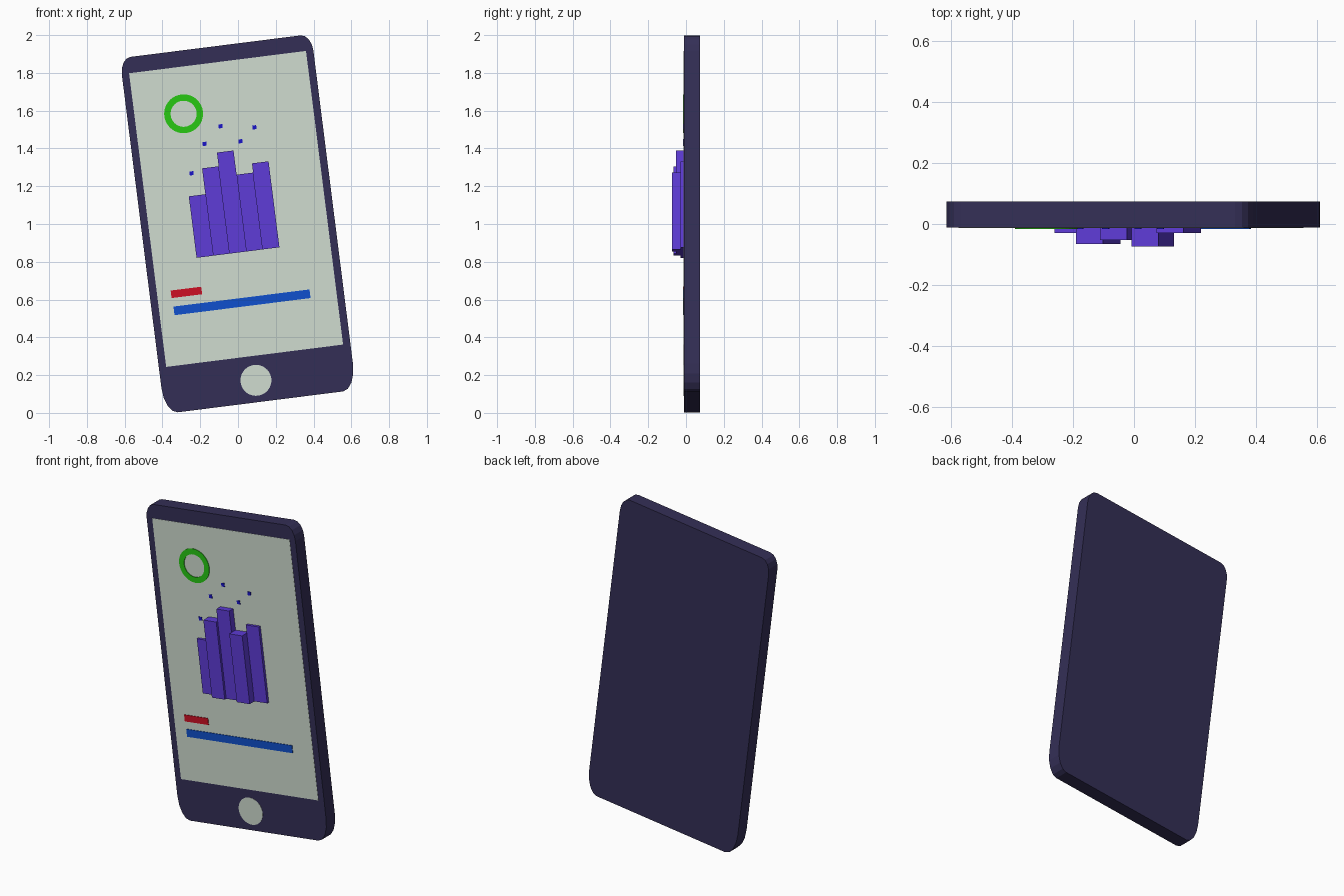
import bpy, bmesh
from math import sin, cos, pi, radians
from mathutils import Matrix

if "Cube" in bpy.data.objects:
    bpy.data.objects.remove(bpy.data.objects["Cube"])

# The whole phone leans sideways about its centre
TILT = Matrix.Translation((0, 0, 1)) @ Matrix.Rotation(radians(-7.2), 4, 'Y')
FACE, BACK = -0.011, 0.074


def material(name, rgb):
    m = bpy.data.materials.new(name)
    m.diffuse_color = (*rgb, 1)
    m.use_nodes = True
    m.node_tree.nodes["Principled BSDF"].inputs["Base Color"].default_value = m.diffuse_color
    return m


CASE = material("case_purple", (0.034, 0.028, 0.093))
GLASS = material("screen_pale", (0.63, 0.72, 0.63))
VIOLET = material("violet", (0.112, 0.045, 0.68))
GREEN = material("green", (0.021, 0.58, 0.007))
RED = material("red", (0.61, 0.005, 0.017))
BLUE = material("blue", (0.005, 0.08, 0.61))
NAVY = material("navy", (0.01, 0.007, 0.58))


def finish(name, bm, mat):
    bmesh.ops.recalc_face_normals(bm, faces=bm.faces)
    bmesh.ops.transform(bm, matrix=TILT, verts=bm.verts)
    me = bpy.data.meshes.new(name)
    bm.to_mesh(me)
    bm.free()
    me.materials.append(mat)
    ob = bpy.data.objects.new(name, me)
    bpy.context.collection.objects.link(ob)
    return ob


def loop(bm, pts, y):
    return [bm.verts.new((x, y, z)) for x, z in pts]


def bridge(bm, a, b):
    n = len(a)
    for i in range(n):
        j = (i + 1) % n
        bm.faces.new((a[i], a[j], b[j], b[i]))


def plate(name, pts, front, mat, back=FACE):
    bm = bmesh.new()
    f, b = loop(bm, pts, front), loop(bm, pts, back)
    bm.faces.new(f)
    bm.faces.new(b)
    bridge(bm, f, b)
    return finish(name, bm, mat)


def rect(x0, x1, z0, z1):
    return [(x0, z0), (x1, z0), (x1, z1), (x0, z1)]


def arc(cx, cz, rx, rz, a0, a1, n):
    return [(cx + rx * cos(a0 + (a1 - a0) * i / n),
             cz + rz * sin(a0 + (a1 - a0) * i / n)) for i in range(n + 1)]


def circle(cx, cz, r, n=40):
    return arc(cx, cz, r, r, 0, 2 * pi, n)[:-1]


# Case with rounded corners, deeper curves at the bottom
W, H = 0.511, 0.949
outline = []
for k, (sx, sz, rx, rz) in enumerate([(1, 1, .057, .088), (-1, 1, .057, .088),
                                      (-1, -1, .07, .14), (1, -1, .07, .14)]):
    outline += arc(sx * (W - rx), sz * (H - rz), rx, rz,
                   k * pi / 2, (k + 1) * pi / 2, 4)
plate("phone_case", outline, FACE, CASE, BACK)

# Screen and home button
plate("screen", rect(-.472, .472, -.703, .864), FACE - .0015, GLASS)
plate("home_button", circle(-.0095, -.833, .082), FACE - .0015, GLASS)

# Raised bar chart: (top, front depth) from left to right
bars = [(.178, -.029), (.316, -.066), (.389, -.052), (.26, -.074), (.309, -.029)]
for i, (top, front) in enumerate(bars):
    x = -.24 + .0884 * i
    plate(f"chart_bar_{i + 1}", rect(x, x + .0884, -.15, top), front, VIOLET)

# Small square markers above the bars
for i, (x, z) in enumerate([(-.2105, .297), (-.1225, .443), (-.027, .525),
                            (.068, .433), (.1505, .497)]):
    plate(f"chart_marker_{i + 1}", rect(x - .0105, x + .0105, z - .0105, z + .0105),
          FACE - .005, NAVY)

# Text-line strips
plate("short_strip", rect(-.398, -.235, -.345, -.305), FACE - .005, RED)
plate("long_strip", rect(-.394, .332, -.437, -.391), FACE - .005, BLUE)

# Green ring
bm = bmesh.new()
outer, inner = circle(-.2125, .615, .103), circle(-.2125, .615, .069)
rings = [loop(bm, outer, FACE - .005), loop(bm, outer, FACE),
         loop(bm, inner, FACE), loop(bm, inner, FACE - .005)]
for i in range(4):
    bridge(bm, rings[i], rings[(i + 1) % 4])
finish("status_ring", bm, GREEN)
